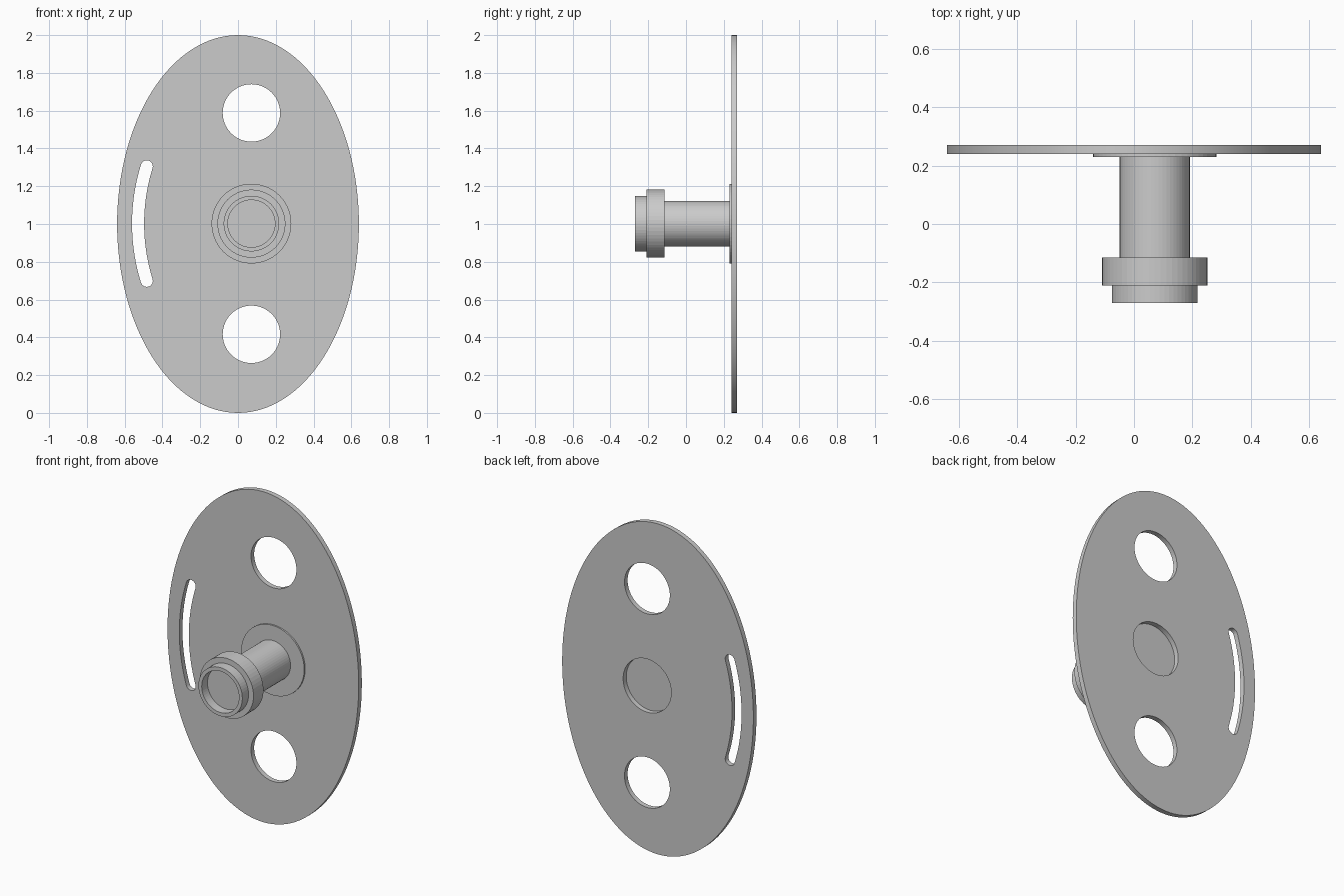
import bpy, bmesh
from math import sin, cos, pi, asin

if "Cube" in bpy.data.objects:
    bpy.data.objects.remove(bpy.data.objects["Cube"])

CX, CZ = 0.071, 1.002      # spindle axis


def ellipse(cx, cz, rx, rz, n):
    return [(cx + rx * cos(2 * pi * i / n), cz + rz * sin(2 * pi * i / n)) for i in range(n)]


def arc(cx, cz, r, a0, a1, n):
    return [(cx + r * cos(a0 + (a1 - a0) * i / n), cz + r * sin(a0 + (a1 - a0) * i / n))
            for i in range(n + 1)]


def slot(cx, cz, r, half_angle, w):
    """Outline of a curved slot with round ends, on the left of its centre."""
    a, b = pi - half_angle, pi + half_angle
    low = (cx + r * cos(b), cz + r * sin(b))
    top = (cx + r * cos(a), cz + r * sin(a))
    return (arc(cx, cz, r + w, a, b, 24)
            + arc(*low, w, b, b + pi, 10)[1:-1]
            + arc(cx, cz, r - w, b, a, 24)
            + arc(*top, w, a + pi, a + 2 * pi, 10)[1:-1])


def sheet(name, outlines, y0, y1):
    """Filled outlines (inner ones become holes) extruded from y0 to y1."""
    cu = bpy.data.curves.new(name, 'CURVE')
    cu.dimensions, cu.fill_mode, cu.extrude = '2D', 'BOTH', (y1 - y0) / 2
    for pts in outlines:
        sp = cu.splines.new('POLY')
        sp.points.add(len(pts) - 1)
        for p, (x, z) in zip(sp.points, pts):
            p.co = (x, z, 0, 1)
        sp.use_cyclic_u = True
    ob = bpy.data.objects.new(name, cu)
    bpy.context.collection.objects.link(ob)
    ob.rotation_euler.x = pi / 2
    ob.location.y = (y0 + y1) / 2
    bpy.ops.object.select_all(action='DESELECT')
    bpy.context.view_layer.objects.active = ob
    ob.select_set(True)
    bpy.ops.object.convert(target='MESH')


def lathe(name, profile, n=56):
    """Revolve (radius, y) points about the spindle axis."""
    bm = bmesh.new()
    rings = [[bm.verts.new((CX + r * cos(2 * pi * i / n), y, CZ + r * sin(2 * pi * i / n)))
              for i in range(n)] if r else [bm.verts.new((CX, y, CZ))] for r, y in profile]
    for a, b in zip(rings, rings[1:]):
        for i in range(n):
            j = (i + 1) % n
            if len(a) == 1:
                bm.faces.new((a[0], b[i], b[j]))
            elif len(b) == 1:
                bm.faces.new((a[i], b[0], a[j]))
            else:
                bm.faces.new((a[i], b[i], b[j], a[j]))
    bmesh.ops.recalc_face_normals(bm, faces=bm.faces)
    me = bpy.data.meshes.new(name)
    bm.to_mesh(me)
    bm.free()
    bpy.context.collection.objects.link(bpy.data.objects.new(name, me))


# Oval plate with two round holes, a spindle bore and a curved slot
R = 1.02
holes = [ellipse(CX, CZ + s * 0.586, 0.152, 0.152, 56) for s in (-1, 1)]
sheet('oval_plate',
      [ellipse(0, 1, 0.64, 1.0, 128), ellipse(CX, CZ, 0.161, 0.161, 56),
       slot(R - 0.529, CZ, R, asin(0.303 / R), 0.032)] + holes,
      0.24, 0.27)

# Spindle: flange, shaft, collar and hollow end, one stepped turned part
lathe('spindle', [
    (0, -0.215), (0.125, -0.215), (0.125, -0.27), (0.147, -0.27),    # hollow end
    (0.147, -0.21), (0.18, -0.21), (0.18, -0.115), (0.12, -0.115),   # collar
    (0.12, 0.23), (0.211, 0.23), (0.211, 0.24), (0, 0.24)])          # shaft and flange
